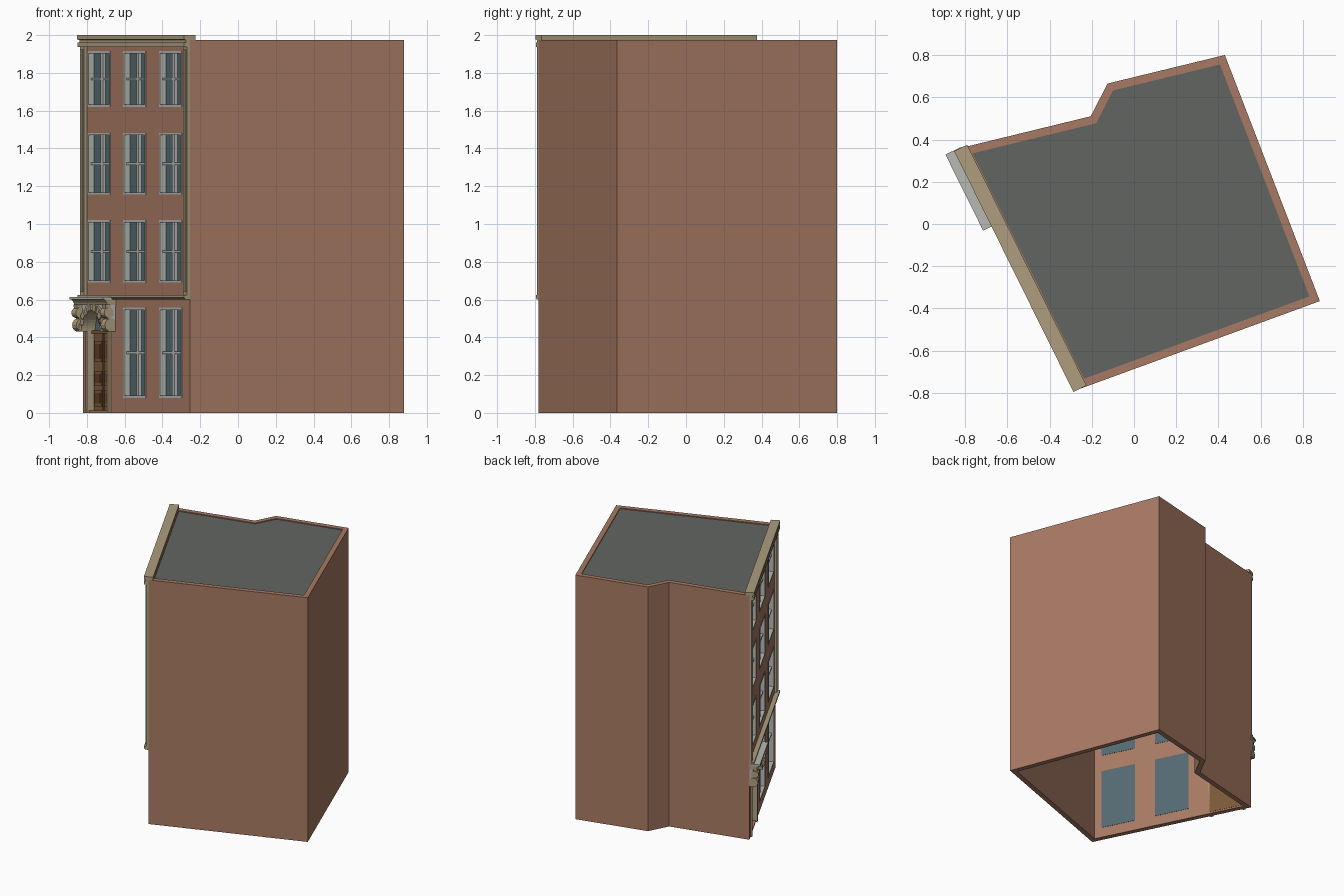
import bpy, bmesh, math
from mathutils import Matrix, Vector

if "Cube" in bpy.data.objects:
    bpy.data.objects.remove(bpy.data.objects["Cube"])

# Footprint, counter-clockwise; the first edge is the street facade
FOOT = [Vector(p) for p in ((-0.82, 0.36), (-0.255, -0.78), (0.88, -0.365),
                            (0.43, 0.80), (-0.125, 0.665), (-0.205, 0.51))]
T = 0.038                                   # wall thickness
L = (FOOT[1] - FOOT[0]).length
U = (FOOT[1] - FOOT[0]) / L
# Facade frame: x along the facade, y into the wall, z up
FAC = Matrix(((U.x, -U.y, 0, FOOT[0].x), (U.y, U.x, 0, FOOT[0].y), (0, 0, 1, 0), (0, 0, 0, 1)))


def material(name, rgb):
    m = bpy.data.materials.new(name)
    m.diffuse_color = (*rgb, 1)
    m.use_nodes = True
    m.node_tree.nodes["Principled BSDF"].inputs["Base Color"].default_value = m.diffuse_color
    return m


BRICK = material("brick", (0.39, 0.195, 0.125))
STONE = material("stone", (0.42, 0.34, 0.21))
GREY = material("pale_paint", (0.48, 0.49, 0.46))
GLASS = material("glass", (0.09, 0.145, 0.17))
ROOF = material("roofing", (0.12, 0.13, 0.12))
WOOD = material("door_wood", (0.2, 0.1, 0.04))
DARK = material("door_panel", (0.12, 0.05, 0.02))


def loft(bm, a, b):
    """Closed solid between two matching outlines."""
    va, vb = [bm.verts.new(p) for p in a], [bm.verts.new(p) for p in b]
    bm.faces.new(va)
    bm.faces.new(vb[::-1])
    for i in range(len(a)):
        j = (i + 1) % len(a)
        bm.faces.new((va[i], vb[i], vb[j], va[j]))


def plate(bm, pts, w0, w1):
    """Outline in (s, z), extruded outward from the facade from w0 to w1."""
    loft(bm, [(s, -w0, z) for s, z in pts], [(s, -w1, z) for s, z in pts])


def box(bm, s0, s1, w0, w1, z0, z1):
    plate(bm, [(s0, z0), (s1, z0), (s1, z1), (s0, z1)], w0, w1)


def run(bm, prof, s0, s1):
    """Moulding profile in (w, z) swept along the facade."""
    loft(bm, [(s0, -w, z) for w, z in prof], [(s1, -w, z) for w, z in prof])


def finish(bm, name, mat, mtx=FAC):
    bmesh.ops.recalc_face_normals(bm, faces=bm.faces)
    me = bpy.data.meshes.new(name)
    bm.to_mesh(me)
    bm.free()
    me.transform(mtx)
    me.materials.append(mat)
    ob = bpy.data.objects.new(name, me)
    bpy.context.collection.objects.link(ob)
    return ob


def inset(pts, d):
    out = []
    for i, p in enumerate(pts):
        a, b = (p - pts[i - 1]).normalized(), (pts[(i + 1) % len(pts)] - p).normalized()
        na, nb = Vector((-a.y, a.x)), Vector((-b.y, b.x))
        out.append(p + (na + nb) * d / (1 + na.dot(nb)))
    return out


def arc(r, n, c=(0.19, 0.43)):
    return [(c[0] + r * math.cos(math.pi * i / n), c[1] + r * math.sin(math.pi * i / n)) for i in range(n + 1)]


# Hollow brick shell, open at the bottom
I = Matrix.Identity(4)
bm = bmesh.new()
loops = [[bm.verts.new((p.x, p.y, z)) for p in pts]
         for pts, z in ((FOOT, 0), (FOOT, 1.975), (inset(FOOT, T), 1.975), (inset(FOOT, T), 0))]
for k in range(4):
    a, b = loops[k], loops[(k + 1) % 4]
    for i in range(6):
        j = (i + 1) % 6
        bm.faces.new((a[i], a[j], b[j], b[i]))
walls = finish(bm, "brick_walls", BRICK, I)

# Flat roof just below the parapet
bm = bmesh.new()
rp = inset(FOOT, T - 0.002)
loft(bm, [(p.x, p.y, 1.95) for p in rp], [(p.x, p.y, 1.968) for p in rp])
finish(bm, "roof", ROOF, I)

# Openings: (s0, s1, z0, z1)
COLS = [(0.056, 0.324), (0.484, 0.752), (0.912, 1.18)]
ROWS = [(0.08, 0.557), (0.69, 1.02), (1.155, 1.482), (1.62, 1.915)]
OPEN = [(*c, *r) for r in ROWS for c in COLS if not (c is COLS[0] and r is ROWS[0])]
DOOR = [(0.065, 0.012), (0.315, 0.012)] + arc(0.125, 16)
bm = bmesh.new()
for s0, s1, z0, z1 in OPEN:
    box(bm, s0, s1, -0.09, 0.05, z0, z1)
plate(bm, DOOR, -0.09, 0.05)
cut = finish(bm, "cutter", BRICK)
cut.hide_render = True
mod = walls.modifiers.new("openings", "BOOLEAN")
mod.object, mod.operation, mod.solver = cut, "DIFFERENCE", "EXACT"
bpy.context.view_layer.objects.active = walls
bpy.ops.object.modifier_apply(modifier=mod.name)
bpy.data.objects.remove(cut)

# Window frames, mullions, sash rails and panes
fr, gl = bmesh.new(), bmesh.new()
for s0, s1, z0, z1 in OPEN:
    f, m, zm = 0.012, (s0 + s1) / 2, (z0 + z1) / 2
    for a, b in ((s0, s0 + f), (s1 - f, s1)):
        box(fr, a, b, -T, 0.003, z0, z1)
    for a, b in ((z0, z0 + f), (z1 - f, z1)):
        box(fr, s0 + f, s1 - f, -T, 0.003, a, b)
    box(fr, m - 0.014, m + 0.014, -0.033, -0.015, z0 + f, z1 - f)
    box(fr, s0 + f, s1 - f, -0.033, -0.012, zm - 0.006, zm + 0.006)
    box(gl, s0, s1, -T - 0.002, -0.032, z0, z1)
finish(fr, "window_frames", GREY)
finish(gl, "window_panes", GLASS)

# Double door with raised panels
d, p = bmesh.new(), bmesh.new()
box(d, 0.065, 0.315, -T - 0.002, -0.03, 0.012, 0.42)
box(d, 0.185, 0.195, -0.03, -0.024, 0.015, 0.42)
for s0, s1 in ((0.088, 0.172), (0.208, 0.292)):
    for z0, z1 in ((0.035, 0.12), (0.145, 0.22), (0.27, 0.38)):
        box(d, s0, s1, -0.03, -0.024, z0, z1)
        box(p, s0 + 0.014, s1 - 0.014, -0.025, -0.021, z0 + 0.014, z1 - 0.014)
finish(d, "door_leaves", WOOD)
finish(p, "door_panels", DARK)

# Fanlight with radiating bars and a transom
bm = bmesh.new()
plate(bm, arc(0.125, 16), -T - 0.002, -0.032)
finish(bm, "fanlight", GLASS)
bm = bmesh.new()
box(bm, 0.065, 0.315, -T, -0.015, 0.42, 0.435)
for k in range(1, 4):
    t = math.pi * k / 4
    c, s = math.cos(t), math.sin(t)
    plate(bm, [(0.19 + r * c - e * s, 0.43 + r * s + e * c)
               for r, e in ((0, -0.004), (0.125, -0.004), (0.125, 0.004), (0, 0.004))], -0.032, -0.024)
finish(bm, "fanlight_bars", WOOD)

# Door jambs, arch stones and their alternating depth
bm = bmesh.new()
for a, b in ((0.05, 0.072), (0.308, 0.33)):
    box(bm, a, b, -T, 0.012, 0.0, 0.43)
N = 11
for k in range(N):
    t = [math.pi * (k + q) / N for q in (0, 0.5, 1)]
    ring = [(0.112, x) for x in t] + [(0.147, x) for x in t[::-1]]
    plate(bm, [(0.19 + r * math.cos(x), 0.43 + r * math.sin(x)) for r, x in ring],
          -T, 0.05 if k % 2 == 0 else 0.042)
finish(bm, "door_arch", STONE)

# Pale backing panel of the porch, cut by the arch
bm = bmesh.new()
plate(bm, [(0.0, 0.43), (0.0, 0.58), (0.385, 0.58), (0.385, 0.43)] + arc(0.14, 16), 0, 0.028)
finish(bm, "porch_panel", GREY)

# Scrolled brackets either side of the arch
bm = bmesh.new()
for s0 in (-0.002, 0.337):
    for r, w, z in ((0.036, 0.028, 0.465), (0.028, 0.04, 0.53)):
        run(bm, [(w + r * math.cos(math.tau * i / 14), z + r * math.sin(math.tau * i / 14))
                 for i in range(14)], s0, s0 + 0.052)
    run(bm, [(0, 0.43), (0.03, 0.44), (0.045, 0.5), (0.06, 0.575), (0, 0.575)], s0 + 0.006, s0 + 0.046)
finish(bm, "porch_brackets", STONE)

# Porch hood
bm = bmesh.new()
run(bm, [(0, 0.57), (0.05, 0.57), (0.055, 0.585), (0.068, 0.6), (0, 0.6)], -0.002, 0.392)
finish(bm, "porch_moulding", STONE)
bm = bmesh.new()
box(bm, -0.004, 0.398, 0, 0.079, 0.6, 0.613)
finish(bm, "porch_slab", GREY)

# Storey band, corner pilasters and roof cornice
bm = bmesh.new()
run(bm, [(0, 0.6), (0.022, 0.6), (0.034, 0.61), (0.034, 0.625), (0, 0.625)], 0, L)
finish(bm, "storey_band", STONE)
bm = bmesh.new()
for s0 in (0, L - 0.045):
    box(bm, s0, s0 + 0.045, 0, 0.017, 0.625, 1.94)
    box(bm, s0 + 0.011, s0 + 0.034, 0.017, 0.023, 0.64, 1.925)
finish(bm, "corner_pilasters", STONE)
bm = bmesh.new()
run(bm, [(0, 1.937), (0.034, 1.937), (0.034, 1.96), (0.022, 1.962), (0.022, 1.974), (0.035, 1.977),
         (0.035, 2.0), (-0.034, 2.0), (-0.034, 1.975), (0, 1.975)], 0, L)
finish(bm, "cornice", STONE)
